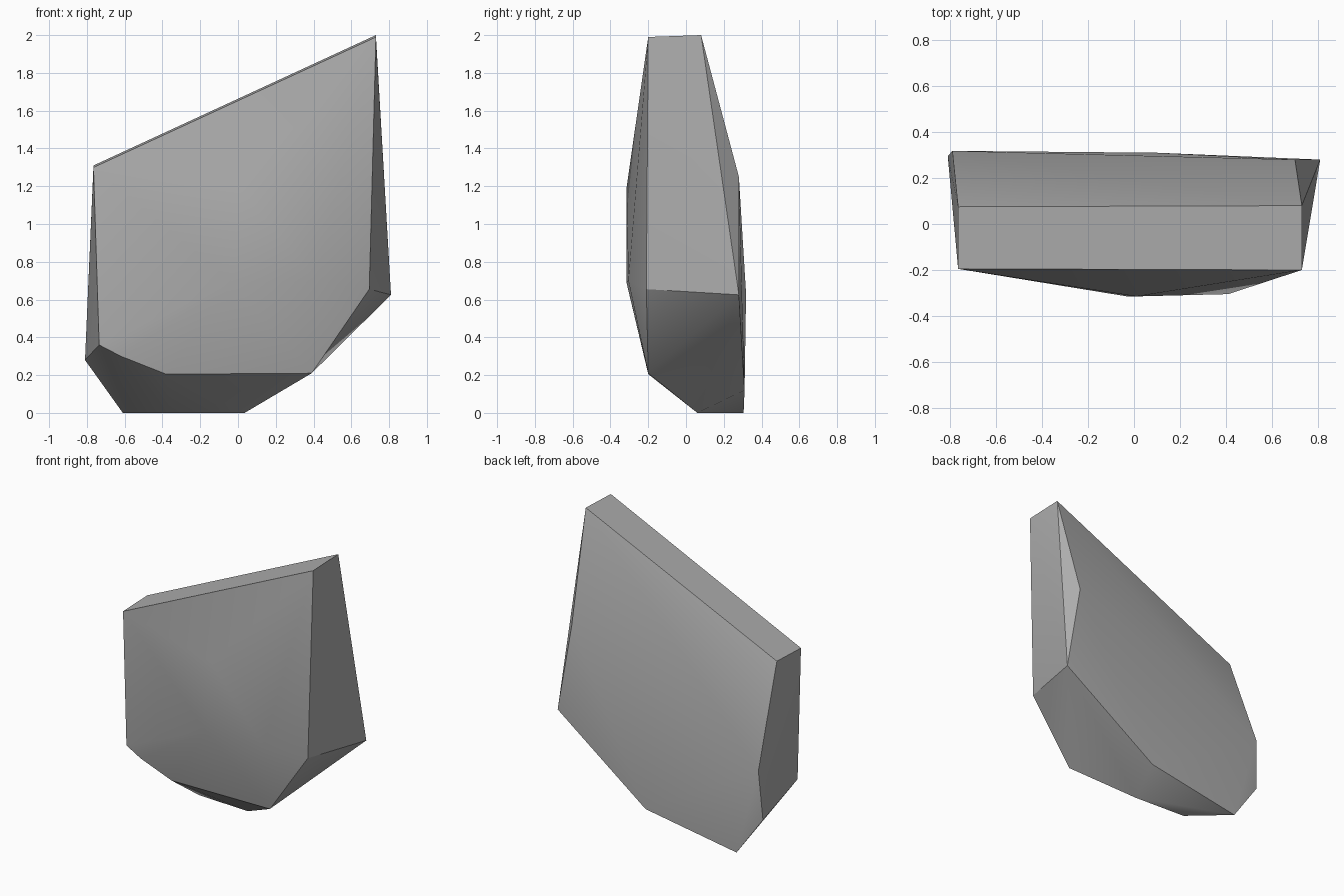
import bpy, bmesh, math

cube = bpy.data.objects.get("Cube")
if cube:
    bpy.data.objects.remove(cube, do_unlink=True)

# Stone colour
stone = bpy.data.materials.new("stone grey")
stone.use_nodes = True
grey = (0.42, 0.42, 0.42, 1)
stone.diffuse_color = grey
stone.node_tree.nodes["Principled BSDF"].inputs["Base Color"].default_value = grey

# Corners of the chipped slab, grouped by region
sloped_top = [(-0.765, -0.195, 1.30), (-0.765, 0.075, 1.31),
              (0.73, -0.2, 1.99), (0.73, 0.08, 2.0)]
front_rim = [(-0.735, -0.2, 0.36), (-0.62, -0.205, 0.30), (-0.38, -0.2, 0.205),
             (0.39, -0.2, 0.21), (0.695, -0.21, 0.655)]
front_bulge = [(0.01, -0.315, 1.19), (-0.03, -0.315, 0.69), (0.41, -0.305, 0.70)]
back_rim = [(0.81, 0.28, 0.625), (0.70, 0.28, 1.25), (-0.79, 0.318, 0.63),
            (-0.81, 0.295, 0.28), (0.1, 0.31, 0.12)]
underside = [(0.035, 0.06, 0), (-0.36, 0.08, 0), (-0.61, 0.305, 0)]

# Wrap the corners into one convex rock
bm = bmesh.new()
for p in sloped_top + front_rim + front_bulge + back_rim + underside:
    bm.verts.new(p)
bmesh.ops.convex_hull(bm, input=bm.verts)
bmesh.ops.recalc_face_normals(bm, faces=bm.faces)
bmesh.ops.dissolve_limit(bm, angle_limit=math.radians(1),
                         verts=bm.verts, edges=bm.edges)
mesh = bpy.data.meshes.new("rock_slab")
bm.to_mesh(mesh)
bm.free()
mesh.materials.append(stone)

rock = bpy.data.objects.new("rock_slab", mesh)
bpy.context.collection.objects.link(rock)
bpy.context.view_layer.objects.active = rock
rock.select_set(True)
bpy.ops.object.shade_smooth_by_angle(angle=math.radians(30))
